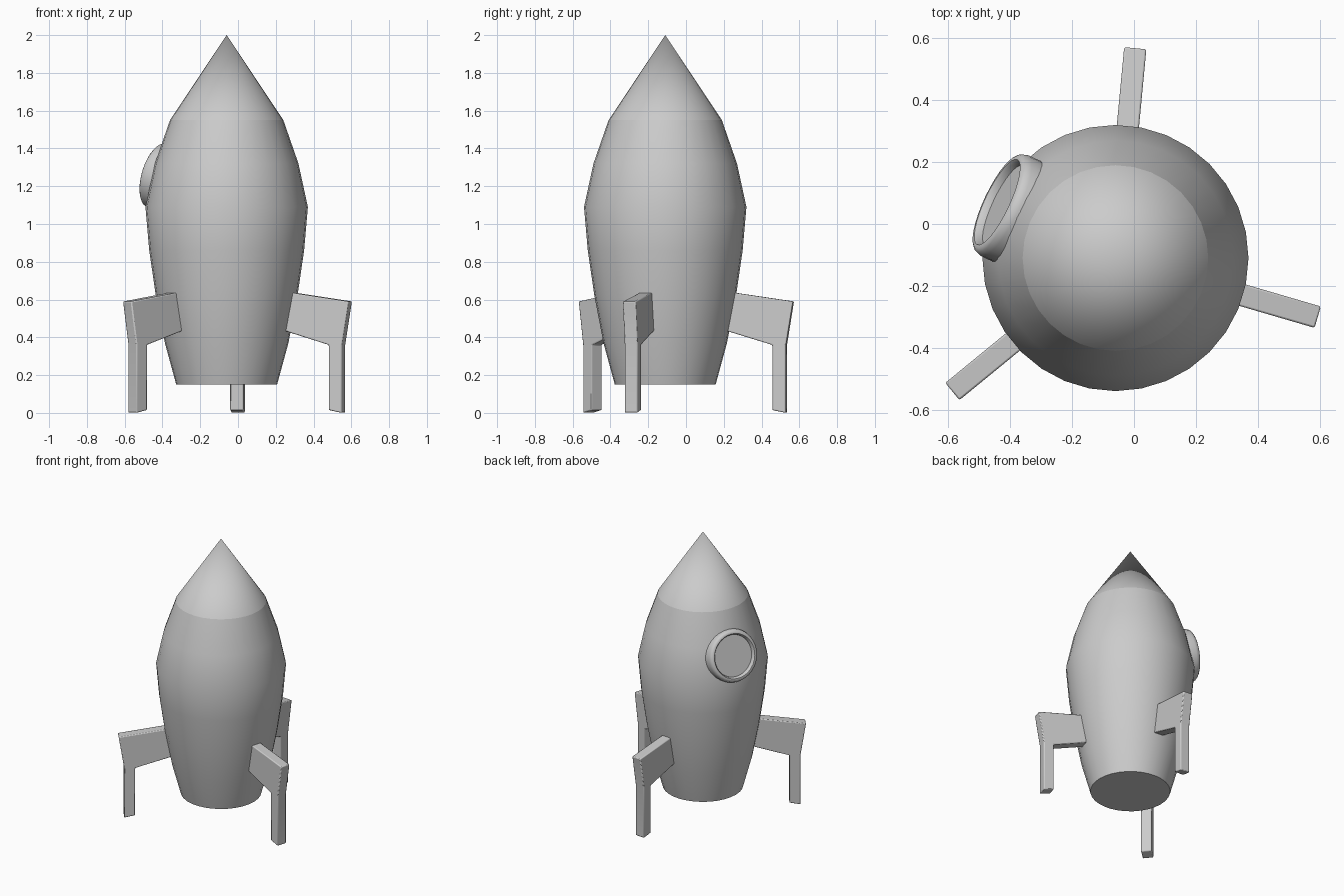
import bpy, bmesh, math
from mathutils import Matrix, Vector

if "Cube" in bpy.data.objects:
    bpy.data.objects.remove(bpy.data.objects["Cube"])

AXIS = Vector((-0.06, -0.11, 0))  # vertical centre line of the hull


def finish(name, bm, matrix, angle):
    bmesh.ops.recalc_face_normals(bm, faces=bm.faces)
    mesh = bpy.data.meshes.new(name)
    bm.to_mesh(mesh)
    bm.free()
    ob = bpy.data.objects.new(name, mesh)
    bpy.context.collection.objects.link(ob)
    ob.matrix_world = matrix
    bpy.ops.object.select_all(action='DESELECT')
    ob.select_set(True)
    bpy.context.view_layer.objects.active = ob
    bpy.ops.object.shade_smooth_by_angle(angle=math.radians(angle))
    return ob


def lathe(name, profile, matrix, sides=32, angle=40):
    """Revolve (radius, height) points around local z."""
    bm = bmesh.new()
    verts = [bm.verts.new((r, 0, z)) for r, z in profile]
    edges = [bm.edges.new(pair) for pair in zip(verts, verts[1:])]
    bmesh.ops.spin(bm, geom=verts + edges, cent=(0, 0, 0), axis=(0, 0, 1),
                   angle=math.tau, steps=sides, use_merge=True)
    bmesh.ops.remove_doubles(bm, verts=bm.verts, dist=1e-5)
    return finish(name, bm, matrix, angle)


# Hull and nose cone
base = Matrix.Translation(AXIS)
lathe("hull", [(0, 0.15), (0.267, 0.15), (0.327, 0.37), (0.375, 0.62), (0.41, 0.86),
               (0.43, 1.09), (0.38, 1.32), (0.30, 1.55)], base)
lathe("nose_cone", [(0.30, 1.55), (0, 2.0)], base)

# Porthole: rounded rim with recessed pane, tilted with the hull
az = math.radians(154.7)
spot = AXIS + Vector((0.42 * math.cos(az), 0.42 * math.sin(az), 1.26))
tilt = Matrix.Rotation(az, 4, 'Z') @ Matrix.Rotation(math.radians(75), 4, 'Y')
lathe("porthole", [(0, -0.022), (0.142, -0.022), (0.145, -0.006), (0.152, 0.003),
                   (0.163, 0.003), (0.174, -0.006), (0.18, -0.025), (0.18, -0.075)],
      Matrix.Translation(spot) @ tilt)

# Three landing legs: side outline extruded to thickness, edges softened
outline = [(0.29, 0.648), (0.682, 0.59), (0.645, 0.36), (0.645, 0.0),
           (0.572, 0.015), (0.572, 0.36), (0.29, 0.446)]
for i, deg in enumerate((84.6, -16.3, 219.3)):
    bm = bmesh.new()
    face = bm.faces.new([bm.verts.new((r, -0.036, z)) for r, z in outline])
    new = bmesh.ops.extrude_face_region(bm, geom=[face])["geom"]
    bmesh.ops.translate(bm, vec=(0, 0.072, 0),
                        verts=[g for g in new if isinstance(g, bmesh.types.BMVert)])
    leg = finish(f"landing_leg_{i + 1}", bm,
                 base @ Matrix.Rotation(math.radians(deg), 4, 'Z'), 60)
    bevel = leg.modifiers.new("soft_edges", 'BEVEL')
    bevel.width = 0.006
    bevel.segments = 2
